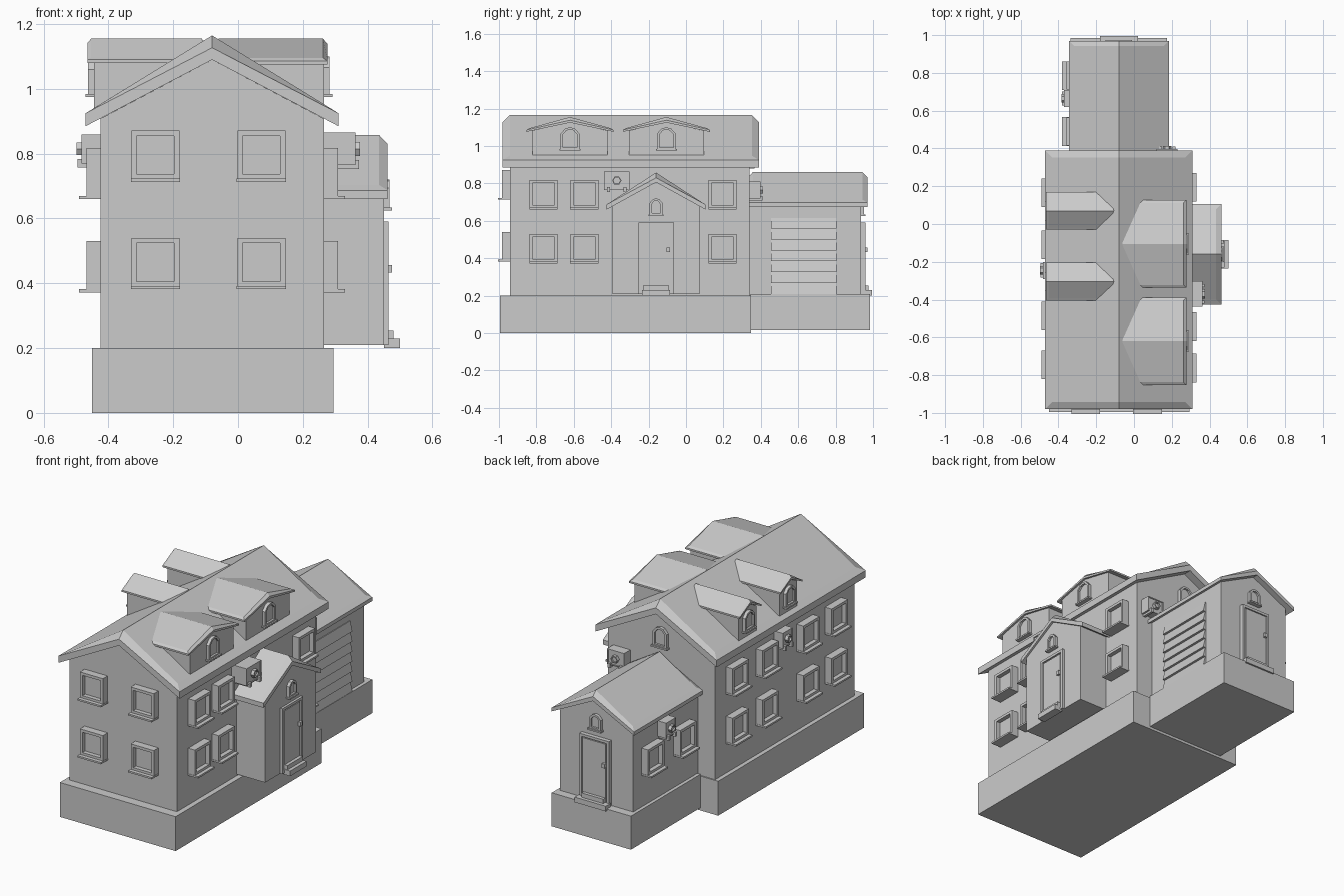
import bpy, bmesh
from math import cos, sin, pi
from mathutils import Matrix, Vector

if "Cube" in bpy.data.objects:
    bpy.data.objects.remove(bpy.data.objects["Cube"])

CX = -0.08  # ridge line of house and garage
# wall directions: (along wall, outward normal)
SIDES = {"right": ((0, 1, 0), (1, 0, 0)), "left": ((0, -1, 0), (-1, 0, 0)),
         "front": ((1, 0, 0), (0, -1, 0)), "back": ((-1, 0, 0), (0, 1, 0))}


def finish(name, bm, side, origin):
    u, n = SIDES[side]
    m = Matrix((u, (0, 0, 1), n)).transposed().to_4x4()
    m.translation = Vector(origin)
    bm.transform(m)
    bmesh.ops.recalc_face_normals(bm, faces=bm.faces)
    me = bpy.data.meshes.new(name)
    bm.to_mesh(me)
    bm.free()
    ob = bpy.data.objects.new(name, me)
    bpy.context.collection.objects.link(ob)
    return ob


def prism(name, side, origin, pts, depth, inset=0, recess=0):
    """Extrude a wall profile outward; optionally inset and recess its face."""
    bm = bmesh.new()
    rings = [[(x, y, 0) for x, y in pts], [(x, y, depth) for x, y in pts]]
    if inset:
        xs, ys = [p[0] for p in pts], [p[1] for p in pts]
        mx, my = (min(xs) + max(xs)) / 2, (min(ys) + max(ys)) / 2
        sx = 1 - 2 * inset / (max(xs) - min(xs))
        sy = 1 - 2 * inset / (max(ys) - min(ys))
        inner = [(mx + (x - mx) * sx, my + (y - my) * sy) for x, y in pts]
        rings += [[(x, y, depth) for x, y in inner],
                  [(x, y, depth - recess) for x, y in inner]]
    vs = [[bm.verts.new(c) for c in r] for r in rings]
    bm.faces.new(vs[0])
    bm.faces.new(vs[-1])
    k = len(pts)
    for a, b in zip(vs, vs[1:]):
        for i in range(k):
            j = (i + 1) % k
            bm.faces.new((a[i], a[j], b[j], b[i]))
    return finish(name, bm, side, origin)


def rect(hw, z0, z1):
    return [(-hw, z0), (hw, z0), (hw, z1), (-hw, z1)]


def box(name, x0, x1, y0, y1, z0, z1):
    return prism(name, "front", ((x0 + x1) / 2, y1, 0), rect((x1 - x0) / 2, z0, z1), y1 - y0)


def gable(hw, z0, z1, apex):
    return [(-hw, z0), (hw, z0), (hw, z1), (0, apex), (-hw, z1)]


def roof(name, side, origin, length, hw, eb, et, ab, at, ridge, c):
    """Gabled slab whose top face is bevelled inward by c."""
    bm = bmesh.new()
    ends = []
    for w, wi in ((0, c), (length, length - c)):
        ends.append([bm.verts.new(p) for p in (
            (-hw, eb, w), (0, ab, w), (hw, eb, w),
            (-hw, et, w), (0, at, w), (hw, et, w),
            (-hw + c, et + c * 0.62, wi), (0, ridge, wi), (hw - c, et + c * 0.62, wi))])
    a, b = ends
    for e in ends:
        for i in (0, 1, 3, 4):
            bm.faces.new((e[i], e[i + 1], e[i + 4], e[i + 3]))
    for i, j in ((0, 1), (1, 2), (0, 3), (2, 5), (3, 6), (5, 8), (6, 7), (7, 8)):
        bm.faces.new((a[i], a[j], b[j], b[i]))
    return finish(name, bm, side, origin)


def window(side, origin):
    """Square window, origin at the bottom centre of its sill."""
    prism("window_frame", side, origin, rect(0.074, 0.008, 0.158), 0.043, 0.016, 0.025)
    prism("window_sill", side, origin, rect(0.076, 0, 0.01), 0.065)


def attic_window(side, origin, hw=0.045, h=0.115):
    pts = [(-hw, 0), (hw, 0), (hw, h * .72), (hw * .5, h * .95), (0, h), (-hw * .5, h * .95), (-hw, h * .72)]
    prism("attic_window", side, origin, pts, 0.018, 0.012, 0.012)
    prism("attic_window_sill", side, origin, rect(hw + 0.006, -0.005, 0.004), 0.026)


def door(side, origin):
    prism("door_frame", side, origin, rect(0.095, 0.21, 0.59), 0.014, 0.015, 0.008)
    prism("door_leaf", side, origin, rect(0.072, 0.22, 0.568), 0.011)
    o = Vector(origin) + Vector(SIDES[side][0]) * 0.065
    prism("door_knob", side, o, rect(0.01, 0.433, 0.457), 0.025)
    prism("door_step_lower", side, origin, rect(0.1 if side == "back" else 0.075, 0.2, 0.23), 0.05)
    prism("door_step_upper", side, origin, rect(0.07, 0.23, 0.255), 0.03)


def hexagon(r):
    return [(r * cos(i * pi / 3), r * sin(i * pi / 3)) for i in range(6)]


def wall_unit(side, origin, hw, hh, depth):
    """Air conditioner box with round fan and brackets."""
    prism("wall_unit_box", side, origin, rect(hw, -hh, hh), depth, 0.006, 0.004)
    prism("wall_unit_fan", side, origin, hexagon(hh * 0.5), depth + 0.015, hh * 0.12, 0.01)
    u = Vector(SIDES[side][0])
    for s in (-1, 1):
        o = Vector(origin) + u * s * hw * 0.65
        prism("wall_unit_bracket", side, o, rect(0.008, -hh - 0.012, -hh * 0.7), depth + 0.012)


# main house
box("foundation", -0.45, 0.295, -0.995, 0.347, 0, 0.2)
prism("house_walls", "front", (CX, 0.34, 0), gable(0.345, 0.2, 0.908, 1.09), 1.28)
roof("house_roof", "front", (CX, 0.39, 0), 1.37, 0.39, 0.885, 0.925, 1.09, 1.127, 1.165, 0.038)

# garage wing
box("garage_foundation", -0.335, 0.175, 0.345, 0.985, 0.015, 0.21)
prism("garage_walls", "back", (CX, 0.33, 0), gable(0.235, 0.2, 0.69, 0.806), 0.605)
roof("garage_roof", "back", (CX, 0.33, 0), 0.64, 0.265, 0.675, 0.697, 0.806, 0.832, 0.86, 0.027)
door("back", (CX, 0.945, 0))
prism("back_door_surround", "back", (CX, 0.93, 0), rect(0.095, 0.21, 0.59), 0.016)
attic_window("back", (CX, 0.935, 0.63), 0.037, 0.09)
attic_window("back", (CX, 0.34, 0.885))

# garage door of sloping slats
for i in range(7):
    z = 0.21 + i * 0.058
    prism("garage_door_slat", "front", (0.155, 0.805, z),
          [(-0.01, 0), (0.018, 0), (0.004, 0.058), (-0.01, 0.058)], 0.35)

# porch
PY = -0.16
prism("porch_walls", "right", (0.25, PY, 0), gable(0.233, 0.21, 0.69, 0.806), 0.2)
roof("porch_roof", "right", (0.2, PY, 0), 0.262, 0.265, 0.66, 0.687, 0.806, 0.83, 0.858, 0.027)
door("right", (0.45, PY, 0))
attic_window("right", (0.45, PY, 0.63), 0.035, 0.09)

# right dormers (wide)
for y in (-0.62, -0.105):
    prism("dormer_walls", "right", (0.0, y, 0), gable(0.2, 0.935, 1.082, 1.127), 0.265)
    roof("dormer_roof", "right", (-0.075, y, 0), 0.352, 0.232, 1.076, 1.086, 1.125, 1.138, 1.155, 0.015)
    attic_window("right", (0.265, y, 0.98), 0.05, 0.12)

# left dormers (narrow)
for y in (0.07, -0.305):
    prism("dormer_walls", "left", (-0.12, y, 0), gable(0.082, 0.93, 1.085, 1.127), 0.325)
    roof("dormer_roof", "left", (-0.1, y, 0), 0.365, 0.1, 1.08, 1.09, 1.13, 1.142, 1.155, 0.012)
    attic_window("left", (-0.445, y, 0.98), 0.045, 0.11)

# square windows
for x in (-0.255, 0.072):
    for z in (0.713, 0.382):
        window("front", (x, -0.94, z))
for z in (0.66, 0.372):
    for y in (-0.762, -0.543, 0.195):
        window("right", (0.265, y, z))
    for y in (-0.745, -0.485, -0.11, 0.165):
        window("left", (-0.425, y, z))
for y in (0.49, 0.785):
    window("left", (-0.315, y, 0.395))

# wall units
wall_unit("right", (0.265, -0.37, 0.815), 0.068, 0.05, 0.097)
wall_unit("left", (-0.425, -0.245, 0.815), 0.045, 0.045, 0.058)
wall_unit("left", (-0.315, 0.665, 0.61), 0.045, 0.045, 0.055)
wall_unit("back", (0.175, 0.34, 0.765), 0.055, 0.045, 0.058)
